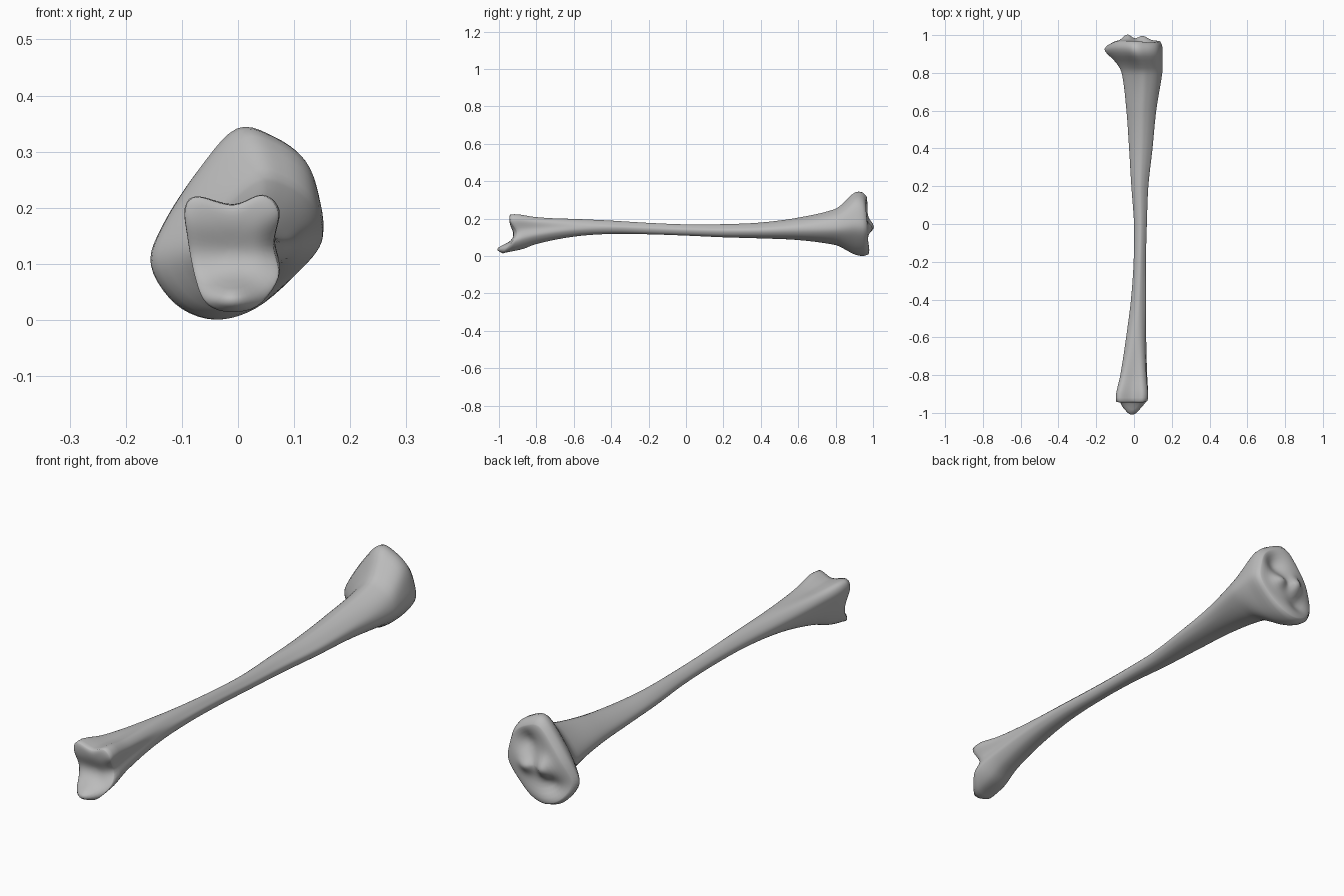
import bpy, bmesh
from math import exp

cube = bpy.data.objects.get("Cube")
if cube:
    bpy.data.objects.remove(cube, do_unlink=True)

AROUND = 5          # subdivisions between profile points
RINGS = 96          # rings along the bone

# Cross-section outlines (x, z), clockwise from the top
KNEE = [(0, .343), (.07, .327), (.125, .285), (.15, .22), (.155, .15), (.11, .085),
        (.035, .022), (-.04, .002), (-.11, .03), (-.155, .1), (-.135, .17), (-.07, .27)]
SHAFT = [(0, 1), (.38, .85), (.72, .52), (.97, .15), (.95, -.3), (.7, -.75),
         (.25, -.98), (-.25, -.98), (-.72, -.72), (-.97, -.25), (-.9, .25), (-.5, .75)]
ANKLE = [(-.01, .207), (.045, .225), (.075, .195), (.066, .135), (.075, .075), (.035, .022),
         (-.02, .012), (-.06, .03), (-.08, .08), (-.093, .15), (-.097, .2), (-.075, .222)]

# Stations: y, left x, right x, low z, high z, knee weight, ankle weight
STATIONS = [
    (-.94, -.095, .073, .014, .222, 0, 1),
    (-.9, -.095, .075, .025, .223, 0, 1),
    (-.8, -.073, .07, .063, .21, 0, .75),
    (-.6, -.042, .065, .103, .2, 0, .25),
    (-.4, -.016, .064, .118, .189, 0, 0),
    (-.2, -.002, .063, .116, .177, 0, 0),
    (0, 0, .068, .109, .169, 0, 0),
    (.2, -.014, .076, .1, .17, 0, 0),
    (.4, -.026, .098, .094, .179, .1, 0),
    (.6, -.04, .118, .085, .205, .3, 0),
    (.8, -.065, .15, .058, .252, .7, 0),
    (.85, -.092, .152, .035, .292, .85, 0),
    (.9, -.138, .152, .008, .338, 1, 0),
    (.94, -.157, .15, 0, .342, 1, 0),
    (.965, -.142, .14, .008, .32, 1, 0),
]


def hermite(a, b, ma, mb, t):
    return ((2*t**3 - 3*t*t + 1)*a + (t**3 - 2*t*t + t)*ma
            + (3*t*t - 2*t**3)*b + (t**3 - t*t)*mb)


def outline(points):
    """Smooth closed curve through the points, scaled to a -1..1 box."""
    n, out = len(points), []
    for i in range(n):
        p = [points[(i + k) % n] for k in (-1, 0, 1, 2)]
        for s in range(AROUND):
            out.append([hermite(p[1][c], p[2][c], (p[2][c] - p[0][c])/2,
                                (p[3][c] - p[1][c])/2, s/AROUND) for c in (0, 1)])
    spans = [(min(q[c] for q in out), max(q[c] for q in out)) for c in (0, 1)]
    return [[2*(q[c] - spans[c][0])/(spans[c][1] - spans[c][0]) - 1 for c in (0, 1)]
            for q in out]


def station(y):
    """Smoothly interpolated station values at y."""
    i = max(k for k in range(len(STATIONS) - 1) if STATIONS[k][0] <= y)
    a, b = STATIONS[i], STATIONS[i + 1]
    before, after = STATIONS[max(i - 1, 0)], STATIONS[min(i + 2, len(STATIONS) - 1)]
    h = b[0] - a[0]
    return [hermite(a[c], b[c], h*(b[c] - before[c])/(b[0] - before[0]),
                    h*(after[c] - a[c])/(after[0] - a[0]), (y - a[0])/h)
            for c in range(1, 7)]


def bump(x, z, cx, cz, wx, wz):
    return exp(-((x - cx)/wx)**2 - ((z - cz)/wz)**2)


def ramp(value, start, end):
    t = min(max((value - start)/(end - start), 0), 1)
    return t*t*(3 - 2*t)


def knee_relief(x, z):
    """Two hollow facets with a raised ridge between them."""
    return (.034*bump(x, z, -.035, .155, .03, .04) + .026*bump(x, z, .045, .15, .035, .03)
            - .028*bump(x, z, .055, .235, .045, .045)
            - .026*bump(x, z, -.06, .085, .05, .04)
            + .012*bump(x, z, -.03, .03, .1, .06)
            - .02*bump(x, z, -.15, .11, .05, .08))


def ankle_relief(x, z):
    """Hollow joint face with a projecting lower tip and a side notch."""
    return (.024*bump(x, z, -.01, .115, .2, .045) - .066*bump(x, z, -.01, .036, .055, .03)
            + .02*bump(x, z, .07, .13, .025, .04))


knee, shaft, ankle = outline(KNEE), outline(SHAFT), outline(ANKLE)


def ring(y):
    x0, x1, z0, z1, wk, wa = station(y)
    pts = []
    for k, s, a in zip(knee, shaft, ankle):
        u, v = [k[c]*wk + a[c]*wa + s[c]*(1 - wk - wa) for c in (0, 1)]
        x, z = (x0 + x1)/2 + u*(x1 - x0)/2, (z0 + z1)/2 + v*(z1 - z0)/2
        shift = (ramp(y, .88, .965)*knee_relief(x, z)
                 + ramp(y, -.86, -.94)*ankle_relief(x, z))
        pts.append((x, y + shift, z))
    return pts


def cap(end, base, relief, sign):
    """Rings closing an end, from the rim inwards."""
    cx = sum(p[0] for p in end)/len(end)
    cz = sum(p[2] for p in end)/len(end)
    rings = []
    for scale in (.97, .92, .84, .74, .63, .52, .41, .3, .2, .1, .03):
        loop = []
        for px, _, pz in end:
            x, z = cx + (px - cx)*scale, cz + (pz - cz)*scale
            dome = .006*(1 - scale**12)
            loop.append((x, base + sign*dome + relief(x, z), z))
        rings.append(loop)
    return rings


# Assemble the whole bone as one continuous skin
first, last = STATIONS[0][0], STATIONS[-1][0]
body = [ring(first + (last - first)*i/RINGS) for i in range(RINGS)] + [ring(last - 1e-6)]
loops = (cap(body[0], first, ankle_relief, -1)[::-1] + body
         + cap(body[-1], last, knee_relief, 1))

bm = bmesh.new()
rows = [[bm.verts.new(p) for p in loop] for loop in loops]
count = len(rows[0])
for a, b in zip(rows, rows[1:]):
    for i in range(count):
        j = (i + 1) % count
        bm.faces.new((a[i], a[j], b[j], b[i]))
bm.faces.new(rows[0])
bm.faces.new(rows[-1])
bmesh.ops.recalc_face_normals(bm, faces=bm.faces)
mesh = bpy.data.meshes.new("shin_bone")
bm.to_mesh(mesh)
bm.free()
mesh.shade_smooth()
bone = bpy.data.objects.new("shin_bone", mesh)
bpy.context.collection.objects.link(bone)

# Plain grey material
grey = bpy.data.materials.new("bone_grey")
grey.use_nodes = True
colour = (.5, .5, .5, 1)
grey.diffuse_color = colour
grey.node_tree.nodes["Principled BSDF"].inputs["Base Color"].default_value = colour
mesh.materials.append(grey)
